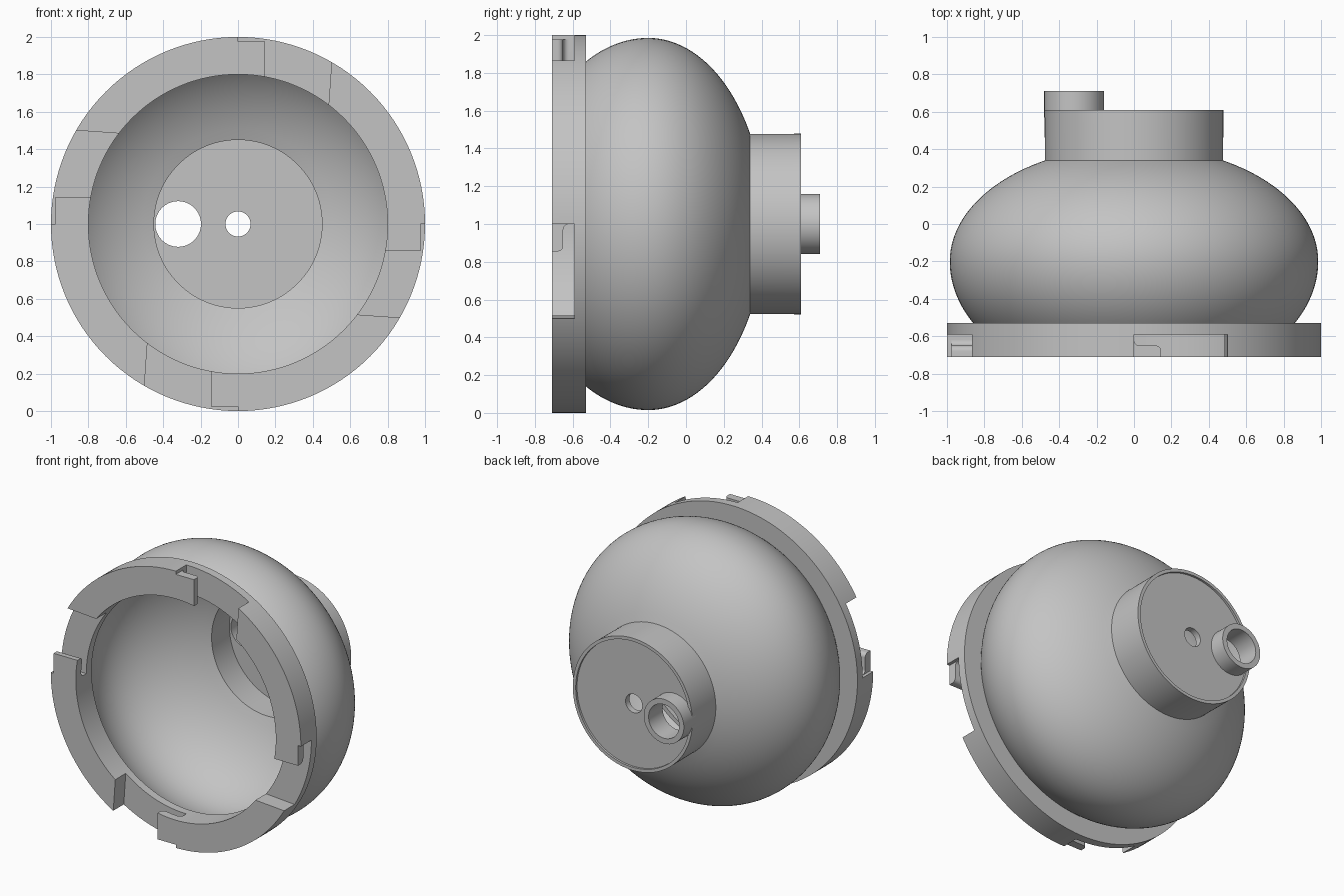
import bpy, bmesh
from math import sin, cos, pi, sqrt, radians
from mathutils import Matrix, Vector

cube = bpy.data.objects.get("Cube")
if cube:
    bpy.data.objects.remove(cube, do_unlink=True)

grey = bpy.data.materials.new("neutral_grey")
grey.use_nodes = True
grey.diffuse_color = (0.55, 0.55, 0.55, 1)
grey.node_tree.nodes["Principled BSDF"].inputs["Base Color"].default_value = (0.55, 0.55, 0.55, 1)

SEGMENTS = 128
AXIS_Z = 1.0


def make_object(name, bm):
    bmesh.ops.recalc_face_normals(bm, faces=bm.faces)
    mesh = bpy.data.meshes.new(name)
    bm.to_mesh(mesh)
    bm.free()
    mesh.materials.append(grey)
    obj = bpy.data.objects.new(name, mesh)
    bpy.context.collection.objects.link(obj)
    return obj


def lathe(name, profile, x=0.0, segments=SEGMENTS):
    """Revolve a closed (radius, y) profile about a front-to-back axis."""
    bm = bmesh.new()
    rings = []
    for i in range(segments):
        a = 2 * pi * i / segments
        rings.append([bm.verts.new((x + r * cos(a), y, AXIS_Z + r * sin(a))) for r, y in profile])
    n = len(profile)
    for i in range(segments):
        a, b = rings[i], rings[(i + 1) % segments]
        for j in range(n):
            k = (j + 1) % n
            bm.faces.new((a[j], a[k], b[k], b[j]))
    return make_object(name, bm)


def tube(name, inner, outer, y0, y1, x=0.0, segments=SEGMENTS):
    return lathe(name, [(inner, y0), (outer, y0), (outer, y1), (inner, y1)], x, segments)


def cylinder(name, radius, y0, y1, x=0.0, segments=SEGMENTS):
    bm = bmesh.new()
    turn = Matrix.Translation((x, (y0 + y1) / 2, AXIS_Z)) @ Matrix.Rotation(pi / 2, 4, "X")
    bmesh.ops.create_cone(bm, cap_ends=True, segments=segments, radius1=radius,
                          radius2=radius, depth=y1 - y0, matrix=turn)
    return make_object(name, bm)


def prism(name, outline, r0, r1, angle, lean=0.0):
    """Extrude an (x, y) outline radially, then turn it about the main axis."""
    bm = bmesh.new()
    turn = Matrix.Rotation(angle, 4, "Y")
    loops = []
    for r in (r0, r1):
        ring = []
        for x, y in outline:
            shift = lean * (r - 0.86) if x > 0.4 else 0
            ring.append(bm.verts.new(turn @ Vector((x + shift, y, r)) + Vector((0, 0, AXIS_Z))))
        loops.append(ring)
    low, high = loops
    bm.faces.new(low)
    bm.faces.new(high)
    for i in range(len(low)):
        j = (i + 1) % len(low)
        bm.faces.new((low[i], low[j], high[j], high[i]))
    return make_object(name, bm)


def cut(target, cutters):
    bpy.context.view_layer.objects.active = target
    for cutter in cutters:
        cutter.hide_render = True
        mod = target.modifiers.new("cut", "BOOLEAN")
        mod.operation = "DIFFERENCE"
        mod.solver = "EXACT"
        mod.object = cutter
        bpy.ops.object.modifier_apply(modifier=mod.name)
        bpy.data.objects.remove(cutter, do_unlink=True)


def arc(cx, cy, r, start, end, steps=6):
    angles = [radians(start + (end - start) * i / steps) for i in range(steps + 1)]
    return [(cx + r * cos(a), cy + r * sin(a)) for a in angles]


# Bulging shell with a short neck, hollow inside
def bulge(t, radius, back, front):
    """Radius of the bulge at depth t, with its widest point at y = -0.2."""
    d = t + 0.2
    return radius * sqrt(1 - (d / (back if d > 0 else front)) ** 2)


STEPS = 40
depths = [-0.54 + 0.88 * i / STEPS for i in range(STEPS + 1)]
outer = [(bulge(y, 0.985, 0.617, 0.677), y) for y in depths]
inner = [(bulge(y, 0.955, 0.612, 0.665), y) for y in depths]
neck = [(0.478, 0.61), (0.455, 0.61)]
shell = lathe("bulging_shell", outer + neck + inner[::-1])

# Back plate with a centre hole and an opening behind the spout
plate = cylinder("back_plate", 0.465, 0.55, 0.595)
cut(plate, [cylinder("centre_hole", 0.067, 0.4, 0.8, 0, 48),
            cylinder("spout_hole", 0.122, 0.4, 0.8, -0.32, 64)])
spout = tube("spout", 0.122, 0.16, 0.57, 0.71, -0.32, 64)

# Front coupling ring with four hooked bayonet slots
ring = tube("coupling_ring", 0.8, 1.0, -0.71, -0.53)
slot = ([(0.5, -0.8), (0.5, -0.59), (0, -0.59)]
        + arc(0.03, -0.62, 0.03, 180, 270)
        + arc(0.115, -0.68, 0.03, 90, 0)
        + [(0.145, -0.8)])
relief = [(-0.0, -0.8), (0.15, -0.8), (0.15, -0.61), (0.0, -0.61)]
cutters = []
for q in range(4):
    angle = q * pi / 2
    cutters.append(prism("slot_cutter", slot, 0.55, 1.1, angle, 0.07))
    cutters.append(prism("relief_cutter", relief, 0.977, 1.1, angle))
cut(ring, cutters)

# Smooth the curved walls, keep the edges crisp
for obj in (shell, plate, spout, ring):
    bpy.ops.object.select_all(action="DESELECT")
    obj.select_set(True)
    bpy.context.view_layer.objects.active = obj
    bpy.ops.object.shade_smooth_by_angle(angle=radians(30))
